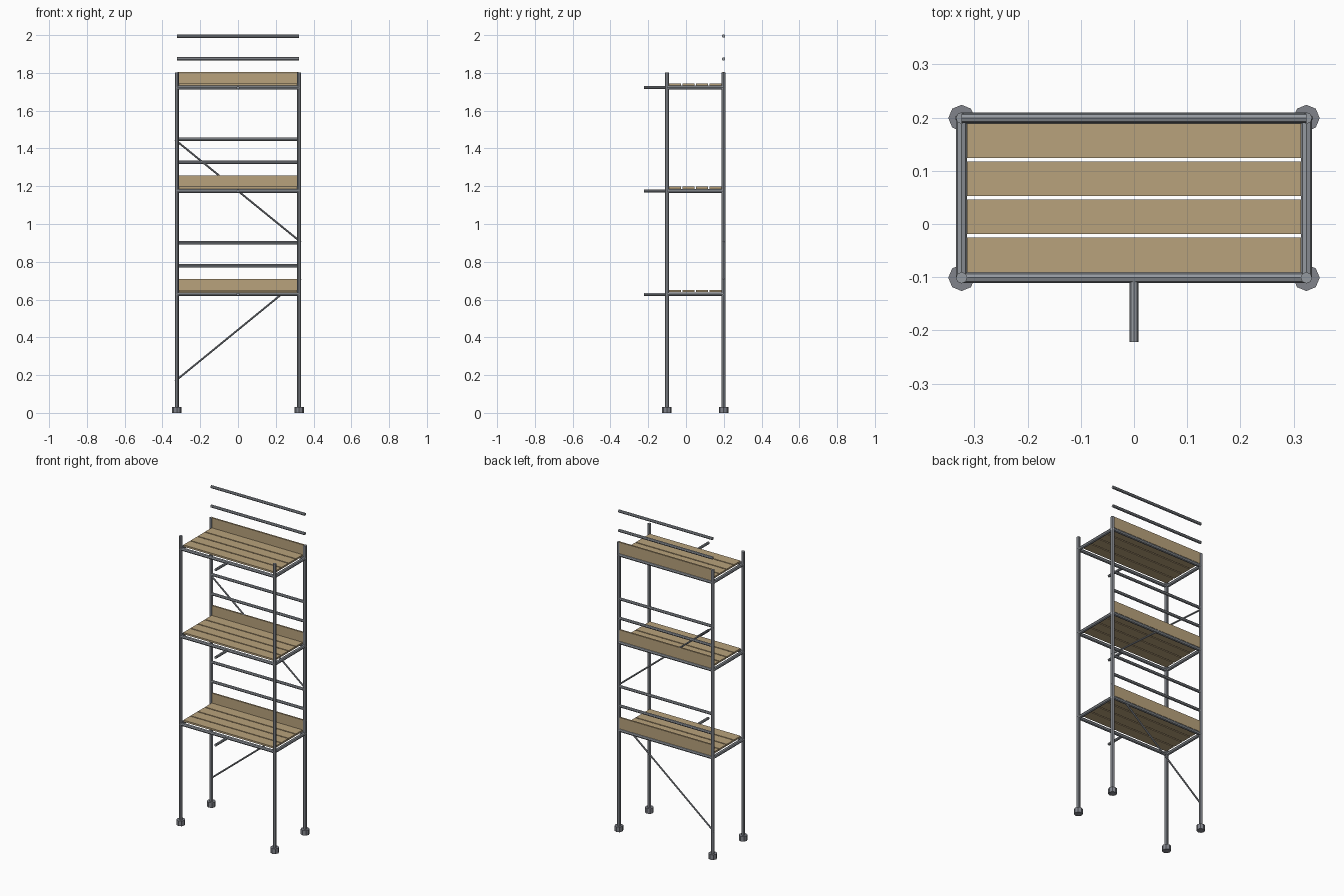
import bpy
from mathutils import Vector

if "Cube" in bpy.data.objects:
    bpy.data.objects.remove(bpy.data.objects["Cube"])


def material(name, rgb):
    m = bpy.data.materials.new(name)
    m.use_nodes = True
    m.diffuse_color = (*rgb, 1)
    m.node_tree.nodes["Principled BSDF"].inputs["Base Color"].default_value = (*rgb, 1)
    return m


STEEL = material("galvanised steel", (0.30, 0.32, 0.35))
FOOT = material("dark steel", (0.22, 0.23, 0.26))
WOOD = material("plank wood", (0.48, 0.36, 0.20))


def tube(name, start, end, radius, mat=STEEL):
    """Eight-sided flat-shaded tube between two points."""
    a, b = Vector(start), Vector(end)
    bpy.ops.mesh.primitive_cylinder_add(vertices=8, radius=radius, depth=(b - a).length,
                                        location=(a + b) / 2)
    ob = bpy.context.object
    ob.name = name
    ob.rotation_euler = (b - a).to_track_quat('Z', 'Y').to_euler()
    ob.data.materials.append(mat)


def board(name, centre, size):
    bpy.ops.mesh.primitive_cube_add(size=1, location=centre)
    ob = bpy.context.object
    ob.name = name
    ob.scale = size
    ob.data.materials.append(WOOD)


X = 0.324                      # post positions
FRONT, BACK = -0.101, 0.199
TOP = 1.802
LIFTS = [0.628 + 0.547 * i for i in range(3)]

# Posts and feet
for side, x in (("right", -X), ("left", X)):
    for end, y in (("front", FRONT), ("back", BACK)):
        tube(f"{end}_{side}_post", (x, y, 0), (x, y, TOP), 0.0108)
        tube(f"{end}_{side}_foot", (x, y, 0), (x, y, 0.032), 0.025, FOOT)

for i, z in enumerate(LIFTS, 1):
    # Frame under the deck
    for end, y in (("front", FRONT), ("back", BACK)):
        tube(f"{end}_ledger_{i}", (-X, y, z), (X, y, z), 0.0103)
    for side, x in (("right", -X), ("left", X)):
        tube(f"{side}_transom_{i}", (x, FRONT, z), (x, BACK, z), 0.0103)

    # Deck planks and toe board
    for k in range(4):
        y = (FRONT + BACK) / 2 + (k - 1.5) * 0.0715
        board(f"plank_{i}_{k + 1}", (0, y, z + 0.017), (0.628, 0.065, 0.011))
    board(f"toe_board_{i}", (0, BACK, z + 0.046), (0.64, 0.01, 0.071))

    # Guard rails and wall tie
    for label, rise in (("mid", 0.152), ("top", 0.273)):
        tube(f"{label}_guard_rail_{i}", (-X, BACK, z + rise), (X, BACK, z + rise), 0.009)
    tube(f"wall_tie_{i}", (0, -0.222, z), (0, FRONT, z), 0.008)

# Diagonal braces on the back
tube("lower_brace", (-0.333, BACK, 0.168), (0.333, BACK, 0.712), 0.005)
tube("upper_brace", (-0.333, BACK, 1.446), (0.333, BACK, 0.904), 0.005)
